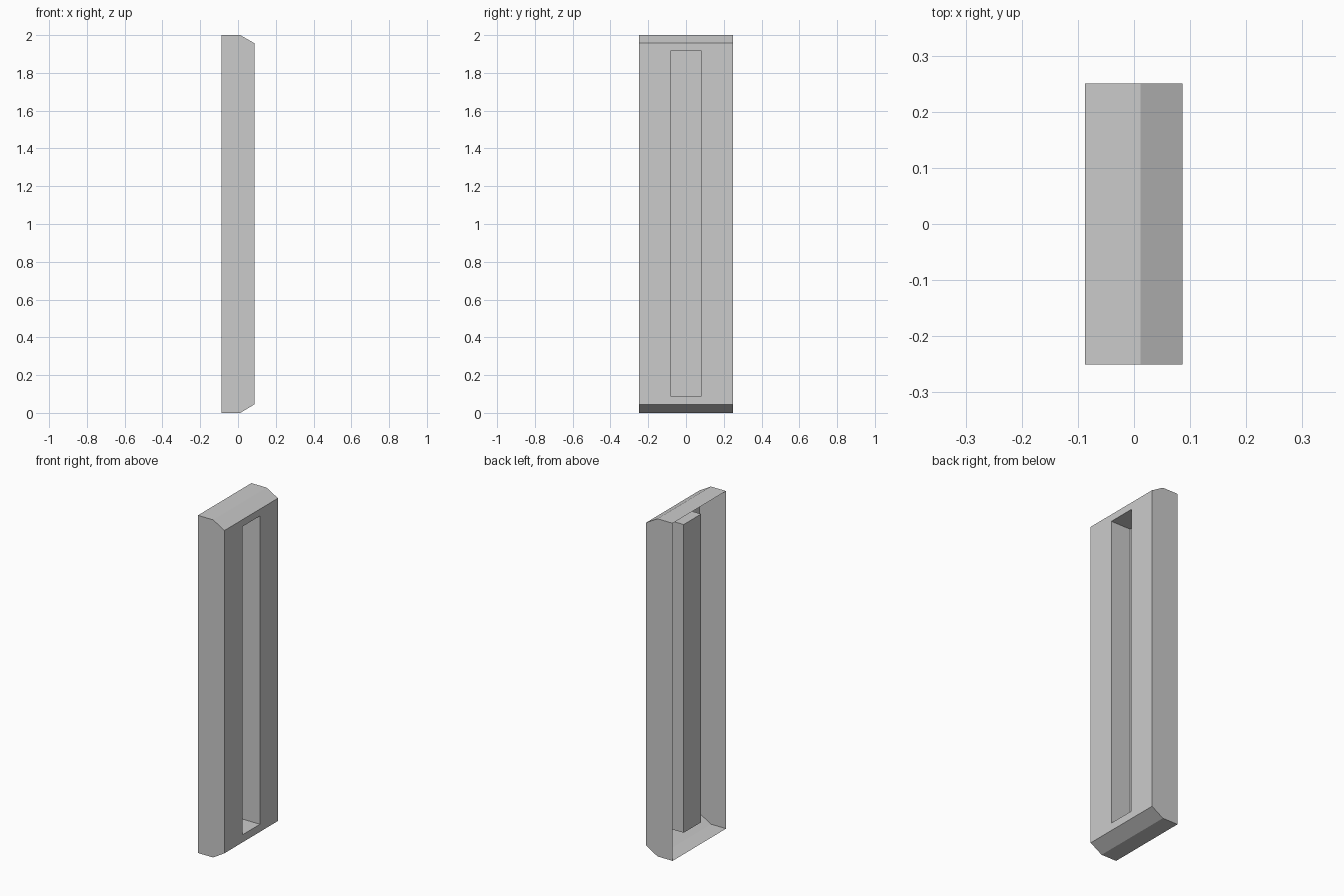
import bpy, bmesh

if "Cube" in bpy.data.objects:
    bpy.data.objects.remove(bpy.data.objects["Cube"])

BACK, CREASE, FRONT, PIT = -0.0875, 0.012, 0.0865, -0.042


def rect(bm, x, half_y, z0, z1):
    """Four corner vertices of a rectangle facing +x."""
    return [bm.verts.new((x, y, z)) for y, z in
            ((-half_y, z0), (half_y, z0), (half_y, z1), (-half_y, z1))]


def bridge(bm, a, b):
    """Band of quads between two rectangles."""
    for i in range(4):
        j = (i + 1) % 4
        if a[i].co.y == a[j].co.y and b is None:
            continue
        bm.faces.new((a[i], a[j], b[j], b[i]))


bm = bmesh.new()
# open back, crease, chamfered front edge, slot mouth, slot floor
rings = [rect(bm, BACK, 0.25, 0.0, 2.0),
         rect(bm, CREASE, 0.25, 0.0, 2.0),
         rect(bm, FRONT, 0.25, 0.045, 1.957),
         rect(bm, FRONT, 0.082, 0.09, 1.916),
         rect(bm, PIT, 0.082, 0.09, 1.916)]
for a, b in zip(rings, rings[1:]):
    for i in range(4):
        j = (i + 1) % 4
        bm.faces.new((a[i], a[j], b[j], b[i]))
bm.faces.new(rings[-1])

# merge each flat side wall into one face
bmesh.ops.dissolve_limit(bm, angle_limit=0.01, verts=bm.verts[:],
                         edges=[e for e in bm.edges
                                if all(abs(v.co.x - CREASE) < 1e-4 and abs(abs(v.co.y) - 0.25) < 1e-4
                                       for v in e.verts)
                                and e.verts[0].co.y == e.verts[1].co.y])

mesh = bpy.data.meshes.new("slotted_panel")
bm.to_mesh(mesh)
bm.free()
panel = bpy.data.objects.new("slotted_panel", mesh)
bpy.context.collection.objects.link(panel)
